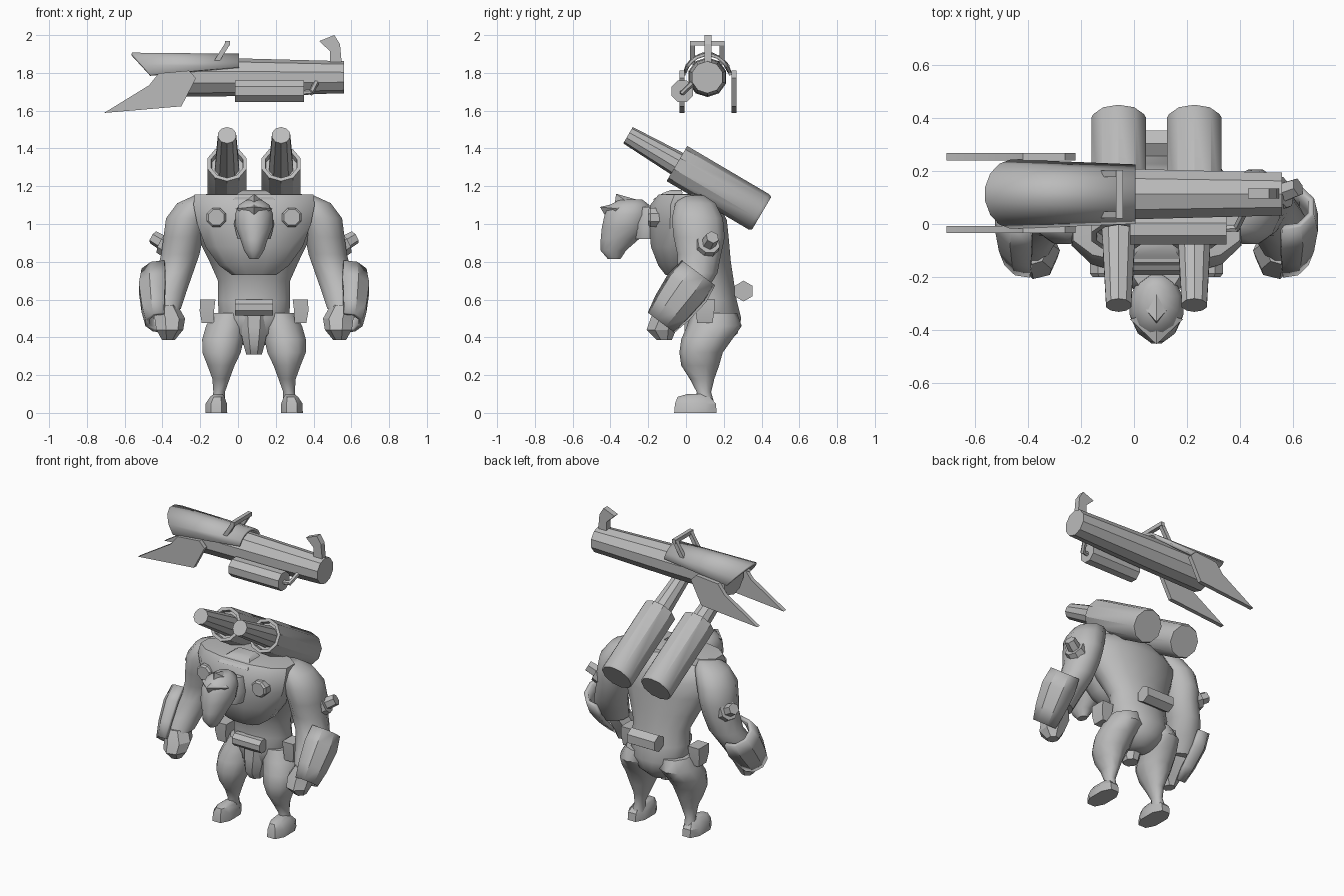
import bpy, bmesh, math
from mathutils import Vector

old = bpy.data.objects.get("Cube")
if old:
    bpy.data.objects.remove(old, do_unlink=True)

BODY_X = 0.085  # the figure stands a little to one side of the launcher

grey = bpy.data.materials.new("plain_grey")
grey.use_nodes = True
grey.diffuse_color = (0.5, 0.5, 0.5, 1)
grey.node_tree.nodes["Principled BSDF"].inputs["Base Color"].default_value = (0.5, 0.5, 0.5, 1)


def finish(name, bm, angle=35, thickness=0):
    """Turn a bmesh into a shaded object with the grey material."""
    bmesh.ops.recalc_face_normals(bm, faces=bm.faces)
    mesh = bpy.data.meshes.new(name)
    bm.to_mesh(mesh)
    bm.free()
    mesh.materials.append(grey)
    obj = bpy.data.objects.new(name, mesh)
    bpy.context.collection.objects.link(obj)
    if thickness:
        mod = obj.modifiers.new("Thickness", 'SOLIDIFY')
        mod.thickness = thickness
        mod.offset = 0
    bpy.ops.object.select_all(action='DESELECT')
    obj.select_set(True)
    bpy.context.view_layer.objects.active = obj
    bpy.ops.object.shade_smooth_by_angle(angle=math.radians(angle))
    return obj


def skin(name, loops, closed=True, caps=True, **options):
    """Bridge rows of points into a surface."""
    bm = bmesh.new()
    rows = [[bm.verts.new(p) for p in loop] for loop in loops]
    n = len(rows[0])
    for a, b in zip(rows, rows[1:]):
        for i in range(n if closed else n - 1):
            j = (i + 1) % n
            bm.faces.new((a[i], a[j], b[j], b[i]))
    if caps:
        bm.faces.new(rows[0])
        bm.faces.new(rows[-1])
    return finish(name, bm, **options)


def loft(name, rings, n=12, side=1, power=1.0, **options):
    """Stack level ellipses given as x, y, z, half width, half depth."""
    def bend(v):
        return math.copysign(abs(v) ** power, v)
    loops = []
    for x, y, z, rx, ry in rings:
        turns = [math.tau * (i + 0.5) / n for i in range(n)]
        loops.append([(BODY_X + side * (x + rx * bend(math.cos(t))), y + ry * bend(math.sin(t)), z)
                      for t in turns])
    return skin(name, loops, **options)


def turned(name, start, end, profile, n=8, **options):
    """Lathe a profile of (fraction along axis, radius) between two points."""
    start, end = Vector(start), Vector(end)
    axis = end - start
    u = axis.cross(Vector((0, 0, 1))).normalized()
    v = u.cross(axis).normalized()
    loops = []
    for t, r in profile:
        turns = [math.tau * (i + 0.5) / n for i in range(n)]
        loops.append([start + axis * t + (u * math.cos(a) + v * math.sin(a)) * r for a in turns])
    return skin(name, loops, **options)


def rod(name, start, end, r0, r1=None, n=8, **options):
    return turned(name, start, end, [(0, r0), (1, r1 or r0)], n, **options)


def plate(name, outline, y, depth):
    """Extrude a side outline of (x, z) points along y."""
    return skin(name, [[(x, y + d, z) for x, z in outline] for d in (-depth / 2, depth / 2)], angle=20)


# Torso and chest armour
loft("torso", [(0, .15, .36, .06, .06), (0, .145, .42, .14, .13), (0, .15, .5, .19, .145),
               (0, .14, .6, .195, .13), (0, .13, .7, .195, .125), (0, .1, .8, .24, .14),
               (0, .06, .92, .3, .17), (0, .03, 1.02, .34, .19), (0, .01, 1.1, .3, .17),
               (0, -.01, 1.15, .2, .11)], n=16, angle=50)
loft("chest_armour", [(0, -.05, .73, .12, .06), (0, -.04, .78, .19, .11), (0, -.04, .88, .265, .15),
                      (0, -.03, 1.0, .31, .17), (0, -.03, 1.1, .33, .165), (0, -.02, 1.155, .325, .13),
                      (0, -.02, 1.16, .2, .1)], n=12, power=.85, angle=40)
loft("collar_step", [(0, -.1, 1.13, .13, .09), (0, -.07, 1.165, .1, .06), (0, -.05, 1.18, .07, .035)],
     n=4, power=.5)

# Head, brow, crest and neck
loft("neck", [(0, -.2, .92, .09, .08), (0, -.19, 1.0, .11, .1), (0, -.18, 1.09, .09, .08)])
loft("head", [(0, -.38, .815, .025, .035), (0, -.385, .86, .055, .07), (0, -.35, .92, .075, .105),
              (0, -.325, .98, .1, .125), (0, -.31, 1.05, .105, .125), (0, -.3, 1.1, .085, .11),
              (0, -.29, 1.13, .04, .06)], angle=45)


def spike(name, points):
    """Closed wedge around a handful of body-relative points."""
    bm = bmesh.new()
    for x, y, z in points:
        bm.verts.new((BODY_X + x, y, z))
    bmesh.ops.convex_hull(bm, input=bm.verts)
    return finish(name, bm, angle=20)


spike("brow", [(0, -.455, 1.09), (.1, -.36, 1.08), (-.1, -.36, 1.08), (0, -.42, 1.03), (0, -.33, 1.12)])
spike("crest", [(0, -.37, 1.16), (.07, -.29, 1.1), (-.07, -.29, 1.1), (0, -.38, 1.09), (0, -.23, 1.12)])

# Loincloth, belt buckle and rear canister
loft("loincloth", [(0, .07, .31, .045, .05), (0, .06, .36, .06, .075), (0, .07, .45, .08, .085),
                   (0, .08, .53, .09, .09)], n=8)
for name, y, z, r in (("belt_buckle", .0, .558, .045), ("rear_canister", .305, .645, .055)):
    rod(name, (BODY_X - .1, y, z), (BODY_X + .1, y, z), r, n=6 if y else 8)

# Mirrored limbs and gear
for side, label in ((1, "left"), (-1, "right")):
    def at(x, y, z):
        return (BODY_X + side * x, y, z)

    loft(label + "_leg", [(.12, .15, .53, .1, .12), (.145, .15, .46, .115, .145), (.165, .11, .39, .115, .135),
                          (.172, .08, .32, .107, .115), (.175, .075, .25, .075, .1), (.175, .085, .18, .048, .065),
                          (.185, .095, .11, .032, .038), (.19, .1, .05, .04, .05)], n=10, side=side, angle=45)
    loft(label + "_foot", [(.2, .05, 0, .062, .12), (.2, .05, .05, .06, .115), (.195, .04, .085, .04, .09),
                           (.19, .06, .1, .025, .055)], n=8, side=side, power=.8)
    loft(label + "_arm", [(.27, .04, 1.15, .05, .06), (.31, .05, 1.11, .1, .11), (.355, .06, 1.03, .115, .14),
                          (.375, .07, .93, .108, .14), (.39, .07, .84, .105, .12), (.42, .06, .74, .1, .11),
                          (.46, .0, .64, .105, .11), (.475, -.05, .55, .09, .1)], side=side, angle=50)
    loft(label + "_fist", [(.475, -.07, .57, .07, .09), (.45, -.1, .5, .085, .09), (.45, -.13, .44, .075, .08),
                           (.455, -.115, .385, .035, .04)], n=7, side=side, angle=20)

    # Gauntlet: half shell around the outside of the forearm
    top, low = Vector((.49, .065, .74)), Vector((.49, -.13, .48))
    across = Vector((0, .8, -.6)).normalized() * -1
    across = Vector((0, -(top - low).z, (top - low).y)).normalized()
    rows = []
    for k, r in ((0, .1), (.3, .115), (.7, .1), (1, .078)):
        centre = top.lerp(low, k)
        arc = [math.radians(-100 + 40 * i) for i in range(6)]
        rows.append([at(*(centre + Vector((1, 0, 0)) * r * math.cos(a) + across * r * math.sin(a)))
                     for a in arc])
    skin(label + "_gauntlet", rows, closed=False, caps=False, thickness=.025)

    rod(label + "_arm_socket", at(.42, .1, .865), at(.485, .12, .9), .07, .062)
    rod(label + "_arm_bolt", at(.45, .11, .88), at(.535, .14, .93), .042, .036, n=6)
    turned(label + "_chest_stud", at(.2, -.08, 1.035), at(.2, -.2, 1.035),
           [(0, .055), (.9, .055), (1, .045)], n=8)
    loft(label + "_pouch", [(.245, .1, .475, .035, .045), (.25, .1, .54, .042, .055),
                            (.245, .1, .6, .045, .058)], n=4, side=side, power=.3)

    # Back rocket: rimmed barrel with a tapered nose
    rear, mouth, tip = at(.143, .4, 1.056), at(.143, -.048, 1.32), at(.143, -.307, 1.47)
    turned(label + "_barrel", rear, mouth, [(0, .1), (.03, .108), (1, .108), (1, .088), (.93, .085)], n=10)
    rod(label + "_nose", Vector(mouth).lerp(Vector(rear), .1), tip, .068, .05, n=10)

# Launcher tube and under-slung canister
MID_Y, MID_Z = .113, 1.777
turned("launcher_tube", (-.43, MID_Y, MID_Z), (.56, MID_Y, MID_Z), [(0, .105), (.43, .1), (1, .085)], n=10)
rod("launcher_canister", (-.015, -.02, 1.703), (.35, -.02, 1.703), .062, n=8)
rod("canister_pipe", (.34, -.02, 1.695), (.39, -.015, 1.7), .014, n=6)
rod("canister_elbow", (.385, -.02, 1.692), (.42, .05, 1.76), .015, n=6)

# Half-round cover with a slanted tail
rows = []
for end in (0, 1):
    row = []
    for i in range(8):
        rise = 5 + 22 * end
        a = math.radians(rise + (180 - 2 * rise) * i / 7)
        x = .005 if end else -.455 - .11 * math.sin(a)
        r = .118 if end else .125
        row.append((x, MID_Y + r * math.cos(a), MID_Z + r * math.sin(a)))
    rows.append(row)
skin("launcher_cover", rows, closed=False, caps=False, thickness=.016)

# Tail fins on both sides
fin = [(-.42, 1.798), (-.26, 1.812), (-.222, 1.772), (-.3, 1.623), (-.709, 1.588), (-.47, 1.735)]
for name, y in (("front_fin", -.021), ("rear_fin", .254)):
    plate(name, fin, y, .027)

# Raised front sight
plate("front_sight", [(.43, 1.968), (.51, 2.0), (.54, 1.952), (.55, 1.84), (.487, 1.84), (.487, 1.915)],
      MID_Y + .003, .038)

# Leaning carry handle
for name, y in (("handle_post_front", .035), ("handle_post_rear", .19)):
    rod(name, (-.12, y, 1.85), (-.055, y, 1.955), .018, n=4)
rod("handle_grip", (-.055, .02, 1.957), (-.055, .205, 1.957), .018, n=4)
